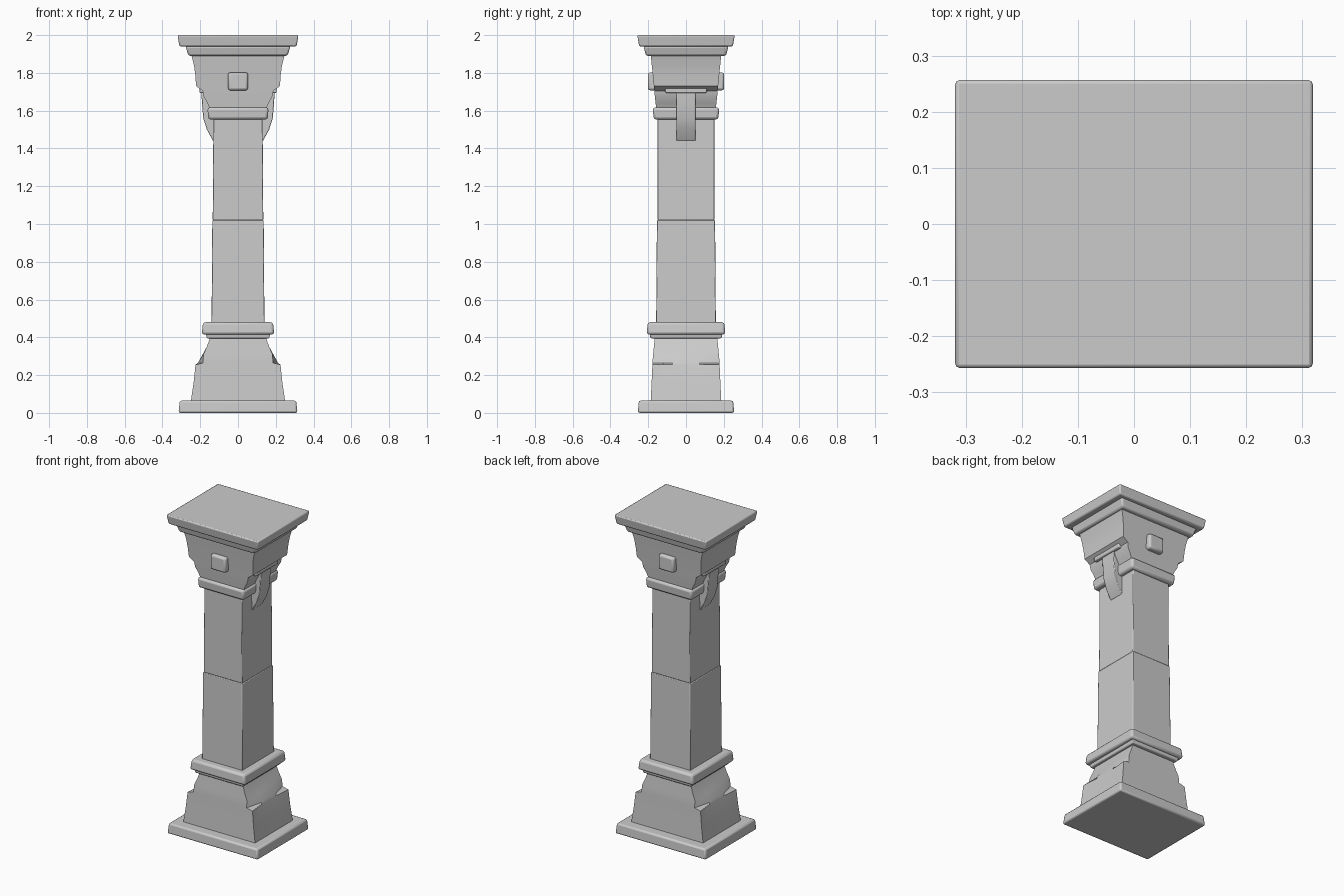
import bpy, bmesh
from math import radians

cube = bpy.data.objects.get("Cube")
if cube:
    bpy.data.objects.remove(cube, do_unlink=True)

stone = bpy.data.materials.new("grey_stone")
stone.use_nodes = True
COLOUR = (0.6, 0.6, 0.6, 1)
stone.diffuse_color = COLOUR
stone.node_tree.nodes["Principled BSDF"].inputs["Base Color"].default_value = COLOUR


def finish(name, bm, bevel=0.0):
    bmesh.ops.recalc_face_normals(bm, faces=bm.faces)
    mesh = bpy.data.meshes.new(name)
    bm.to_mesh(mesh)
    bm.free()
    mesh.materials.append(stone)
    obj = bpy.data.objects.new(name, mesh)
    bpy.context.collection.objects.link(obj)
    if bevel:
        mod = obj.modifiers.new("soft_edges", "BEVEL")
        mod.width = bevel
        mod.segments = 2
        mod.limit_method = "ANGLE"
    bpy.ops.object.select_all(action="DESELECT")
    obj.select_set(True)
    bpy.context.view_layer.objects.active = obj
    bpy.ops.object.shade_smooth_by_angle(angle=radians(35))
    return obj


def loft(name, rings, bevel=0.0):
    """Stack rectangular rings: half width, half depth, height, half width mid-side."""
    bm = bmesh.new()
    loops = []
    for hx, hy, z, *mid in rings:
        m = mid[0] if mid else hx
        side = [(hx, -hy), (m, -hy * 0.4), (m, hy * 0.4), (hx, hy)]
        if not mid:
            side = [side[0], side[-1]]
            if any(len(r) > 3 for r in rings):
                side = [(hx, -hy), (hx, -hy * 0.4), (hx, hy * 0.4), (hx, hy)]
        outline = side + [(-x, -y) for x, y in side]
        loops.append([bm.verts.new((x, y, z)) for x, y in outline])
    for low, high in zip(loops, loops[1:]):
        n = len(low)
        for i in range(n):
            j = (i + 1) % n
            bm.faces.new((low[i], low[j], high[j], high[i]))
    bm.faces.new(loops[0])
    bm.faces.new(loops[-1])
    return finish(name, bm, bevel)


def box(name, centre, size, bevel=0.0):
    bm = bmesh.new()
    bmesh.ops.create_cube(bm, size=1)
    bmesh.ops.scale(bm, vec=size, verts=bm.verts)
    bmesh.ops.translate(bm, vec=centre, verts=bm.verts)
    return finish(name, bm, bevel)


def extrude_y(name, profile, half):
    """Extrude an x/z outline along y."""
    bm = bmesh.new()
    ends = [[bm.verts.new((x, y, z)) for x, z in profile] for y in (-half, half)]
    for i in range(len(profile)):
        j = (i + 1) % len(profile)
        bm.faces.new((ends[0][i], ends[0][j], ends[1][j], ends[1][i]))
    for end in ends:
        bm.faces.new(end)
    return finish(name, bm, 0.004)


# Base
loft("plinth", [(0.315, 0.255, 0), (0.308, 0.25, 0.065)], 0.01)
loft("base_block", [
    (0.25, 0.187, 0.06), (0.235, 0.182, 0.16), (0.225, 0.178, 0.255, 0.215),
    (0.185, 0.178, 0.265, 0.212), (0.183, 0.174, 0.31, 0.187),
    (0.165, 0.17, 0.35), (0.147, 0.165, 0.40)])
loft("base_lower_moulding", [(0.165, 0.188, 0.395), (0.17, 0.192, 0.42)], 0.005)
loft("base_upper_moulding", [(0.192, 0.208, 0.415), (0.185, 0.203, 0.48)], 0.013)

# Shaft in two stacked blocks
loft("lower_shaft", [(0.14, 0.158, 0.475), (0.136, 0.154, 1.02)], 0.004)
loft("upper_shaft", [(0.134, 0.15, 1.02), (0.13, 0.15, 1.56)], 0.004)

# Capital
loft("neck_moulding", [(0.157, 0.171, 1.553), (0.162, 0.176, 1.617)], 0.013)
loft("capital_block", [
    (0.15, 0.158, 1.61), (0.162, 0.161, 1.64), (0.182, 0.165, 1.675),
    (0.187, 0.168, 1.705), (0.222, 0.17, 1.73), (0.226, 0.176, 1.79),
    (0.233, 0.181, 1.84), (0.247, 0.187, 1.895)])
loft("lower_cornice", [(0.262, 0.212, 1.89), (0.278, 0.225, 1.942)], 0.01)
loft("top_slab", [(0.31, 0.248, 1.94), (0.32, 0.258, 2.0)], 0.008)

# Square bosses on front and back
for label, side in (("front", -1), ("back", 1)):
    box(label + "_boss", (0, side * 0.17, 1.755), (0.106, 0.064, 0.095), 0.012)

# Curved brackets with small shelves on both sides
bracket = [(0.12, 1.71), (0.194, 1.71), (0.191, 1.64), (0.184, 1.56),
           (0.165, 1.50), (0.132, 1.44), (0.12, 1.44)]
for label, side in (("left", 1), ("right", -1)):
    extrude_y(label + "_bracket", [(side * x, z) for x, z in bracket], 0.05)
    box(label + "_bracket_shelf", (side * 0.165, 0, 1.71), (0.08, 0.22, 0.032), 0.006)
